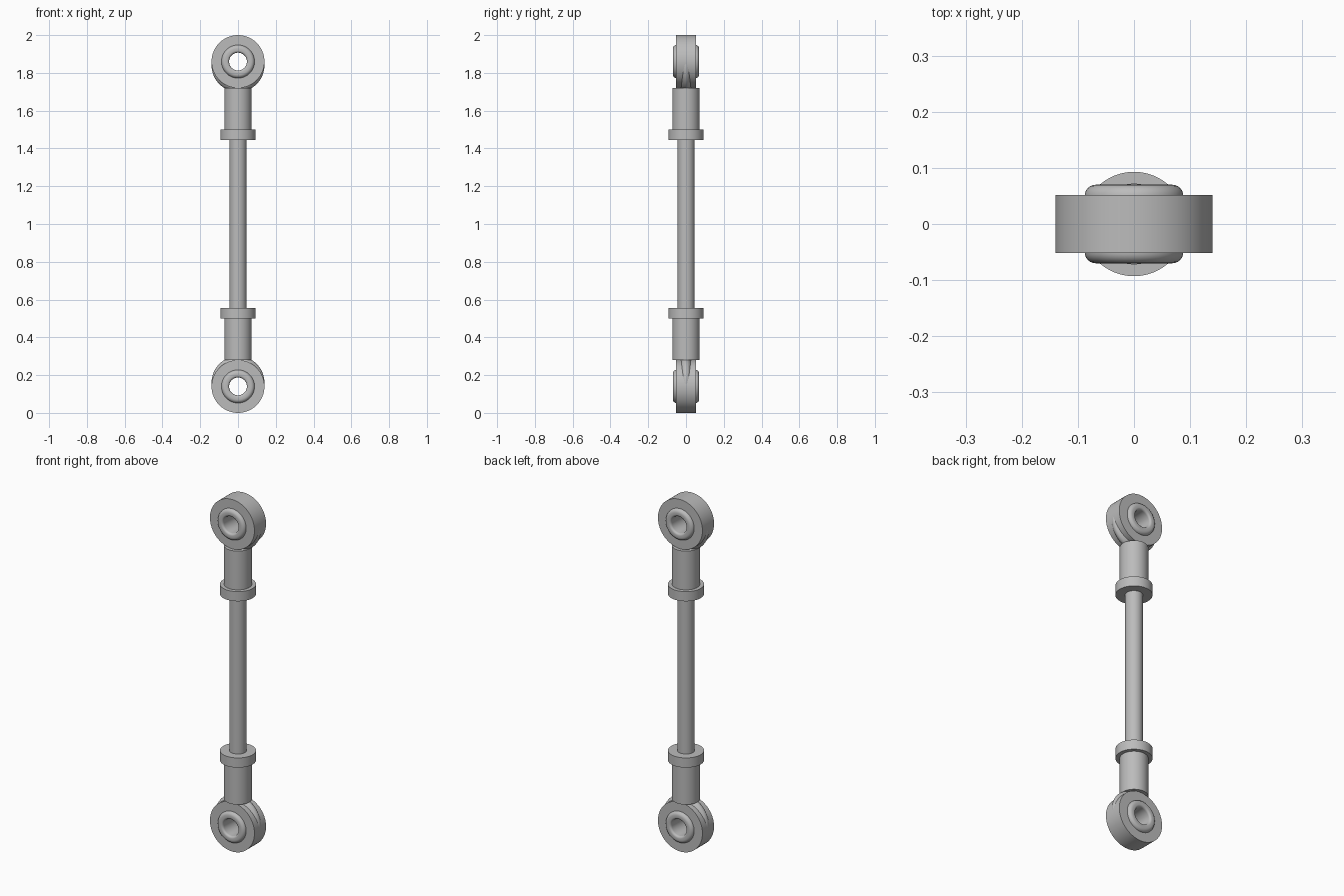
import bpy, bmesh, math
from mathutils import Vector, Matrix

cube = bpy.data.objects.get("Cube")
if cube:
    bpy.data.objects.remove(cube, do_unlink=True)

STEEL = (0.5, 0.5, 0.5)
steel = bpy.data.materials.new("grey steel")
steel.use_nodes = True
steel.diffuse_color = (*STEEL, 1)
steel.node_tree.nodes["Principled BSDF"].inputs["Base Color"].default_value = (*STEEL, 1)


def lathe(name, profile, axis, centre=(0, 0, 0), closed=False, steps=64):
    """Turn (radius, distance along axis) points about the y or z axis."""
    bm = bmesh.new()
    verts = [bm.verts.new((r, 0, d)) for r, d in profile]
    edges = [bm.edges.new(pair) for pair in zip(verts, verts[1:])]
    if closed:
        edges.append(bm.edges.new((verts[-1], verts[0])))
    bmesh.ops.spin(bm, geom=verts + edges, cent=(0, 0, 0), axis=(0, 0, 1),
                   angle=math.tau, steps=steps)
    bmesh.ops.remove_doubles(bm, verts=bm.verts[:], dist=0.0001)
    if axis == "y":
        bm.transform(Matrix.Rotation(math.pi / 2, 4, "X"))
    bm.transform(Matrix.Translation(Vector(centre)))
    bmesh.ops.recalc_face_normals(bm, faces=bm.faces[:])
    mesh = bpy.data.meshes.new(name)
    bm.to_mesh(mesh)
    bm.free()
    mesh.materials.append(steel)
    obj = bpy.data.objects.new(name, mesh)
    bpy.context.collection.objects.link(obj)
    bpy.ops.object.select_all(action="DESELECT")
    obj.select_set(True)
    bpy.context.view_layer.objects.active = obj
    bpy.ops.object.shade_smooth_by_angle(angle=math.radians(35))
    return obj


def cylinder(name, radius, z0, z1):
    low, high = sorted((z0, z1))
    return lathe(name, [(0, low), (radius, low), (radius, high), (0, high)], "z")


def arc(cr, cd, rr, rd, start, end, count):
    angles = [math.radians(start + (end - start) * i / count) for i in range(count + 1)]
    return [(cr + rr * math.cos(a), cd + rd * math.sin(a)) for a in angles]


# Long centre rod
cylinder("centre_rod", 0.045, 0.5, 1.5)

# Matching joint at each end
for end, side in (("upper", 1), ("lower", -1)):
    def height(z):
        return 1 + side * (z - 1)

    cylinder(end + "_lock_collar", 0.093, height(1.445), height(1.5))
    cylinder(end + "_shank", 0.072, height(1.49), height(1.72))

    # Flat eye ring
    ring = [(0.08, -0.052), (0.14, -0.052), (0.14, 0.052), (0.08, 0.052)]
    lathe(end + "_eye_ring", ring, "y", (0, 0, height(1.86)), closed=True)

    # Rounded web blending the eye into the shank
    web = arc(0, 0, 0.14, 0.05, -44, 44, 12)
    lathe(end + "_eye_web", web, "y", (0, 0, height(1.84)), closed=True)

    # Rounded bearing sleeve with a through hole
    front = arc(0.068, 0.05, 0.02, 0.02, 0, 90, 6) + arc(0.059, 0.058, 0.012, 0.012, 90, 180, 5)
    back = [(r, -d) for r, d in reversed(front)]
    lathe(end + "_bearing_sleeve", back + front, "y", (0, 0, height(1.86)), closed=True)
